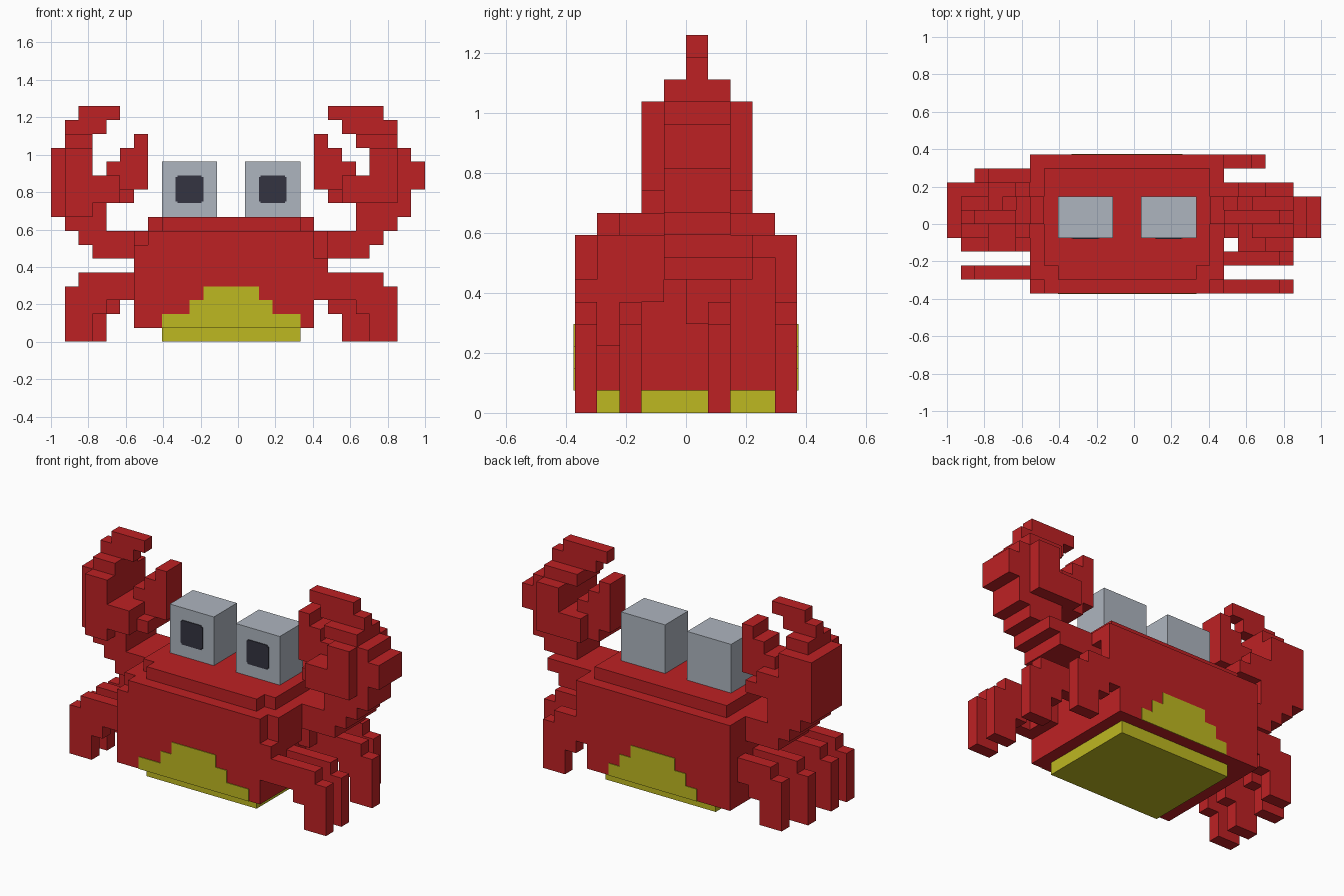
import bpy, bmesh

if "Cube" in bpy.data.objects:
    bpy.data.objects.remove(bpy.data.objects["Cube"], do_unlink=True)

U = 2 / 27  # size of one block


def material(name, rgb):
    m = bpy.data.materials.new(name)
    m.use_nodes = True
    m.diffuse_color = (*rgb, 1)
    m.node_tree.nodes["Principled BSDF"].inputs["Base Color"].default_value = (*rgb, 1)
    return m


RED = material("shell red", (0.515, 0.0152, 0.0176))
YELLOW = material("belly yellow", (0.515, 0.479, 0.0152))
GREY = material("eye grey", (0.423, 0.462, 0.521))
DARK = material("pupil dark", (0.0343, 0.0343, 0.0529))


def place(x, y, z):
    return (x * U - 1, (y - 5) * U, z * U)


def finish(name, bm, mat):
    mesh = bpy.data.meshes.new(name)
    bm.to_mesh(mesh)
    bm.free()
    mesh.materials.append(mat)
    ob = bpy.data.objects.new(name, mesh)
    bpy.context.collection.objects.link(ob)
    return ob


def blocks(name, boxes, mat):
    """Outer skin of a union of boxes (x0, x1, y0, y1, z0, z1) on the block grid."""
    cells = {(x, y, z) for a, b, c, d, e, f in boxes
             for x in range(a, b) for y in range(c, d) for z in range(e, f)}
    bm = bmesh.new()
    verts = {}
    for cell in cells:
        for axis in range(3):
            for side in (0, 1):
                near = list(cell)
                near[axis] += 2 * side - 1
                if tuple(near) in cells:
                    continue
                ring = []
                for u, v in ((0, 0), (1, 0), (1, 1), (0, 1)):
                    p = list(cell)
                    p[axis] += side
                    p[(axis + 1) % 3] += u
                    p[(axis + 2) % 3] += v
                    key = tuple(p)
                    if key not in verts:
                        verts[key] = bm.verts.new(place(*key))
                    ring.append(verts[key])
                bm.faces.new(ring if side else ring[::-1])
    return finish(name, bm, mat)


def plate(name, x0, x1, z0, z1, y, facing, mat, thick=0.004):
    """Thin painted plate on a front (-1) or back (1) face."""
    bm = bmesh.new()
    bmesh.ops.create_cube(bm, size=1)
    for v in bm.verts:
        x, _, z = place(x0 if v.co.x < 0 else x1, 0, z0 if v.co.z < 0 else z1)
        v.co = (x, (y - 5) * U + (facing * thick if v.co.y * facing > 0 else 0), z)
    return finish(name, bm, mat)


# Body: main block, left flank ribs of varied length, shell cap
body = [(6, 19, 0, 10, 1, 7), (7, 19, 0, 10, 7, 8), (6, 7, 1, 10, 7, 8),
        (7, 19, 2, 9, 8, 9), (8, 18, 1, 2, 8, 9)]
ribs = [(3, 6), (3, 8), (3, 8), (5, 8), (6, 8), (4, 8), (3, 8), (6, 8), (7, 8), (3, 8)]
body += [(19, 20, row, row + 1, z0, z1) for row, (z0, z1) in enumerate(ribs)]
blocks("body", body, RED)

# Belly slab and the stepped patches on the front and back
blocks("belly", [(8, 18, 1, 9, 0, 1)], YELLOW)
for name, y, facing, spans in (("front", 0, -1, ((8, 18), (10, 16), (11, 15))),
                               ("back", 10, 1, ((9, 17), (10, 16), (11, 15)))):
    for i, (x0, x1) in enumerate(spans):
        plate(f"belly_patch_{name}_{i + 1}", x0, x1, i + 1, i + 2, y, facing, YELLOW)

# Eyes and pupils (pupil built as a cross so its corners look softened)
for side, x in (("right", 8), ("left", 14)):
    blocks(f"{side}_eye", [(x, x + 4, 4, 7, 9, 13)], GREY)
    plate(f"{side}_pupil", x + 1, x + 3, 10.12, 11.88, 4, -1, DARK)
    plate(f"{side}_pupil_core", x + 1.12, x + 2.88, 10, 12, 4, -1, DARK, 0.005)


# Legs: foot, stepped knee and thigh, measured inward from the outer edge
def leg(name, side, outer, row):
    parts = [(0, 2, 0, 4), (1, 3, 2, 5), (1, 7, 3, 5)]
    boxes = []
    for a, b, z0, z1 in parts:
        if side == "left":
            x0, x1 = max(outer - b, 19), outer - a
        else:
            x0, x1 = outer + a, min(outer + b, 7)
        boxes.append((x0, x1, row, row + 1, z0, z1))
    blocks(name, boxes, RED)


for i, (outer, row) in enumerate(((25, 0), (25, 2), (25, 6), (23, 9))):
    leg(f"left_leg_{i + 1}", "left", outer, row)
for i, (outer, row) in enumerate(((1, 1), (1, 3), (1, 6), (2, 8))):
    leg(f"right_leg_{i + 1}", "right", outer, row)

# Right claw: arm, palm, hooked upper finger, inner finger, palm padding
blocks("right_arm", [(3, 7, 4, 8, 6, 7), (2, 7, 4, 8, 7, 8), (1, 4, 4, 8, 8, 9)], RED)
blocks("right_claw", [
    (0, 4, 4, 8, 9, 10), (0, 6, 4, 8, 10, 11), (0, 5, 4, 8, 11, 12), (0, 3, 4, 8, 12, 14),
    (1, 3, 4, 7, 14, 15), (1, 4, 5, 6, 15, 16), (2, 5, 5, 6, 16, 17),
    (5, 7, 5, 7, 11, 14), (4, 5, 5, 7, 12, 13), (6, 7, 5, 7, 14, 15),
    (1, 3, 3, 8, 9, 14), (1, 5, 3, 8, 10, 12)], RED)

# Left claw
blocks("left_arm", [(19, 23, 4, 8, 6, 7), (19, 24, 4, 8, 7, 8), (22, 25, 4, 7, 8, 9)], RED)
blocks("left_claw", [
    (22, 26, 4, 7, 9, 10), (20, 26, 4, 7, 10, 11), (21, 27, 4, 7, 11, 12),
    (23, 27, 4, 7, 12, 13), (23, 26, 4, 7, 13, 14),
    (22, 25, 4, 7, 14, 15), (21, 25, 5, 6, 15, 16), (20, 24, 5, 6, 16, 17),
    (19, 21, 5, 7, 11, 14), (21, 22, 5, 7, 12, 13), (19, 20, 5, 7, 14, 15),
    (23, 25, 3, 8, 10, 14), (21, 25, 3, 8, 10, 12)], RED)
